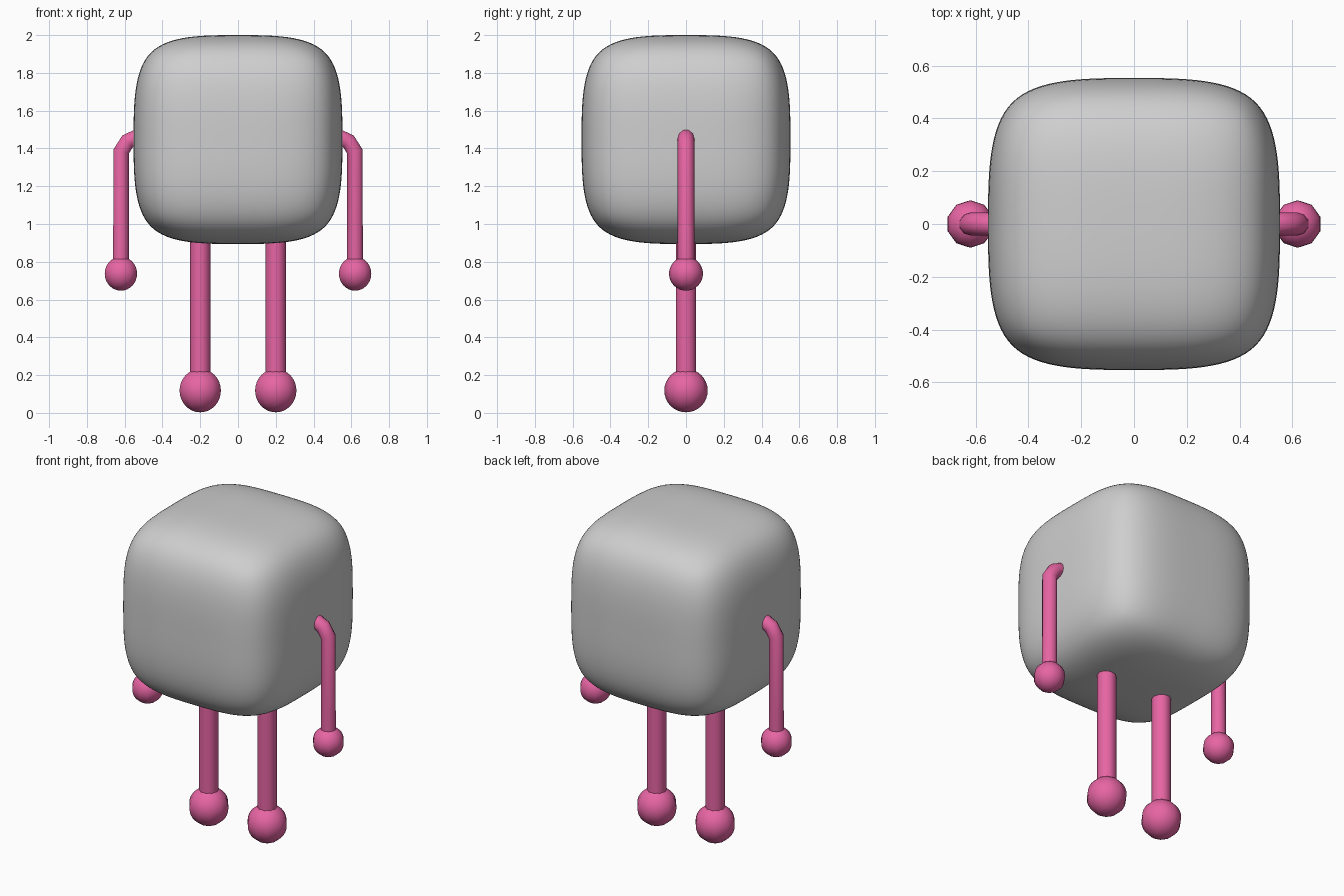
import bpy, bmesh

if "Cube" in bpy.data.objects:
    bpy.data.objects.remove(bpy.data.objects["Cube"])


def material(name, rgb):
    m = bpy.data.materials.new(name)
    m.diffuse_color = (*rgb, 1.0)
    m.use_nodes = True
    m.node_tree.nodes["Principled BSDF"].inputs["Base Color"].default_value = m.diffuse_color
    return m


grey = material("grey", (0.62, 0.62, 0.62))
pink = material("pink", (0.80, 0.13, 0.37))


def finish(name, mat, angle=1.2):
    ob = bpy.context.object
    ob.name = name
    ob.data.materials.clear()
    ob.data.materials.append(mat)
    bpy.ops.object.shade_smooth_by_angle(angle=angle)
    return ob


def ball(name, loc, r):
    bpy.ops.mesh.primitive_uv_sphere_add(segments=10, ring_count=16, radius=r, location=loc)
    finish(name, pink)


def tube(name, points, r):
    cu = bpy.data.curves.new(name, 'CURVE')
    cu.dimensions = '3D'
    cu.bevel_depth = r
    cu.bevel_resolution = 3
    cu.use_fill_caps = True
    sp = cu.splines.new('POLY')
    sp.points.add(len(points) - 1)
    for p, (x, z) in zip(sp.points, points):
        p.co = (x, 0, z, 1)
    ob = bpy.data.objects.new(name, cu)
    bpy.context.collection.objects.link(ob)
    bpy.ops.object.select_all(action='DESELECT')
    bpy.context.view_layer.objects.active = ob
    ob.select_set(True)
    bpy.ops.object.convert(target='MESH')
    finish(name, pink)


# Body: soft cube from a once-divided cage
bm = bmesh.new()
bmesh.ops.create_cube(bm, size=1.106)
bmesh.ops.subdivide_edges(bm, edges=bm.edges[:], cuts=1, use_grid_fill=True)
me = bpy.data.meshes.new("body")
bm.to_mesh(me)
bm.free()
body = bpy.data.objects.new("body", me)
body.location = (0, 0, 1.447)
bpy.context.collection.objects.link(body)
bpy.context.view_layer.objects.active = body
body.select_set(True)
sub = body.modifiers.new("soften", 'SUBSURF')
sub.levels = sub.render_levels = 4
me.materials.append(grey)
for p in me.polygons:
    p.use_smooth = True

# Limbs on both sides
for s, side in ((-1, "left"), (1, "right")):
    tube(side + "_leg", [(s * 0.2, 0.12), (s * 0.2, 1.0)], 0.055)
    ball(side + "_foot", (s * 0.2, 0, 0.118), 0.115)
    arm = [(0.45, 1.46), (0.535, 1.46), (0.585, 1.437), (0.618, 1.385), (0.62, 0.74)]
    tube(side + "_arm", [(s * x, z) for x, z in arm], 0.044)
    ball(side + "_hand", (s * 0.62, 0, 0.737), 0.09)
